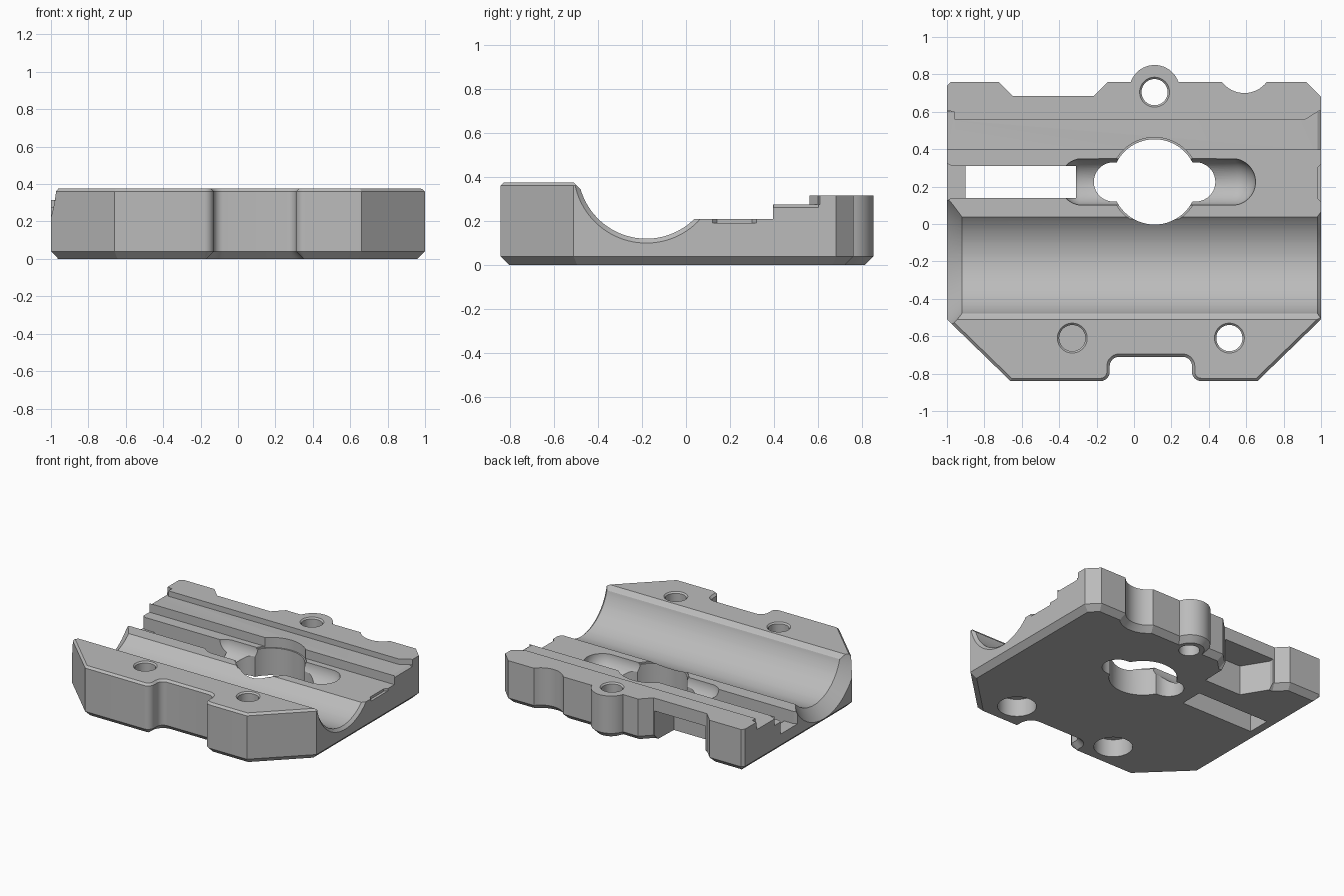
import bpy
import bmesh
from math import sin, cos, radians
from mathutils import Matrix, Vector

old = bpy.data.objects.get("Cube")
if old:
    bpy.data.objects.remove(old)

grey = bpy.data.materials.new("light_grey")
grey.use_nodes = True
grey.diffuse_color = (0.5, 0.5, 0.5, 1)
grey.node_tree.nodes["Principled BSDF"].inputs["Base Color"].default_value = (0.5, 0.5, 0.5, 1)


def arc(cx, cy, r, a0, a1, n=12):
    angles = [radians(a0 + (a1 - a0) * i / n) for i in range(n + 1)]
    return [(cx + r * cos(a), cy + r * sin(a)) for a in angles]


def offset(points, d):
    """Move a counter-clockwise outline inwards by d with mitred corners."""
    result = []
    for i, p in enumerate(points):
        p = Vector(p)
        a = (p - Vector(points[i - 1])).normalized()
        b = (Vector(points[(i + 1) % len(points)]) - p).normalized()
        na, nb = Vector((-a.y, a.x)), Vector((-b.y, b.x))
        result.append(tuple(p + (na + nb) * (d / (1 + na.dot(nb)))))
    return result


def make(name, bm):
    bmesh.ops.recalc_face_normals(bm, faces=bm.faces[:])
    mesh = bpy.data.meshes.new(name)
    bm.to_mesh(mesh)
    bm.free()
    mesh.materials.append(grey)
    obj = bpy.data.objects.new(name, mesh)
    bpy.context.collection.objects.link(obj)
    return obj


def loft(name, rings):
    """Solid skin over stacked rings with equal point counts."""
    bm = bmesh.new()
    loops = [[bm.verts.new(p) for p in ring] for ring in rings]
    for low, high in zip(loops, loops[1:]):
        for i in range(len(low)):
            bm.faces.new((low[i - 1], low[i], high[i], high[i - 1]))
    bm.faces.new(loops[0][::-1])
    bm.faces.new(loops[-1])
    return make(name, bm)


def level(points, z):
    return [(x, y, z) for x, y in points]


def station(points, x):
    return [(x, y, z) for y, z in points]


def cut(tool):
    tool.hide_render = True
    mod = plate.modifiers.new("cut", "BOOLEAN")
    mod.operation = "DIFFERENCE"
    mod.solver = "EXACT"
    mod.object = tool
    bpy.context.view_layer.objects.active = plate
    bpy.ops.object.modifier_apply(modifier=mod.name)
    bpy.data.objects.remove(tool)


def cut_plan(points, z0, z1):
    cut(loft("plan_cutter", [level(points, z0), level(points, z1)]))


def rect(x0, x1, y0, y1):
    return [(x0, y0), (x1, y0), (x1, y1), (x0, y1)]


def circle(x, y, r, n=48):
    return arc(x, y, r, 0, 360 - 360 / n, n - 1)


# Plate outline with front notch, back lug and back scallop
outline = [(-0.66, -0.84)]
outline += arc(-0.18, -0.79, 0.05, -90, 0, 8)
outline += arc(-0.08, -0.76, 0.05, 180, 90, 8)
outline += arc(0.26, -0.76, 0.05, 90, 0, 8)
outline += arc(0.36, -0.79, 0.05, 180, 270, 8)
outline += [(0.66, -0.84), (1, -0.51), (1, 0.68), (0.92, 0.76)]
outline += arc(0.59, 0.85, 0.15, -37, -143, 16)
outline += arc(0.11, 0.715, 0.135, 19, 161, 20)
outline += [(-0.14, 0.76), (-0.215, 0.685), (-0.65, 0.685), (-0.725, 0.76),
            (-0.98, 0.76), (-1, 0.74), (-1, -0.51)]
plate = loft("clamp_plate", [level(offset(outline, 0.04), 0), level(outline, 0.04),
                             level(outline, 0.36), level(offset(outline, 0.015), 0.375)])

# Stepped top with the round groove
GY, GZ, GR = -0.18, 0.43, 0.31
profile = [(-0.51, 0.5), (-0.51, 0.375), (-0.485, 0.35)]
profile += arc(GY, GZ, GR, 196, 314.8, 40)
profile += [(0.395, 0.21), (0.395, 0.275), (0.56, 0.275), (0.56, 0.315),
            (1, 0.315), (1, 0.5)]
cut(loft("top_cutter", [station(profile, -1.1), station(profile, 1.1)]))

# Flared groove mouths
for end, width in ((-1, 0.08), (1, 0.02)):
    rings = [station(circle(GY, GZ, GR + grow, 96), end * (1 - width + grow))
             for grow in (0, width + 0.02)]
    cut(loft("mouth_cutter", rings))

# Flared ends of the upper step
for end, run, rim in ((1, 0.09, 0.02), (-1, 0.04, 0.04)):
    cut_plan([(end * (1 - run), 0.555), (end * 1.01, 0.555), (end * 1.01, 0.61),
              (end * (1 - rim / 2), 0.605)], 0.275, 0.5)
    ramp = [(end * (1 - rim), 0.2751), (end * 1.01, 0.255), (end * 1.01, 0.4),
            (end * (1 - rim), 0.4)]
    cut(loft("ramp_cutter", [[(x, y, z) for x, z in ramp] for y in (0.396, 0.6)]))

# Scooped trough around the centre opening
bm = bmesh.new()
bmesh.ops.create_uvsphere(bm, u_segments=48, v_segments=24, radius=0.125,
                          matrix=Matrix.Translation((0.125, 0.225, 0.215))
                          @ Matrix.Rotation(radians(90), 4, "Y"))
for v in bm.verts:
    if abs(v.co.x - 0.125) > 0.001:
        v.co.x += 0.4 if v.co.x > 0.125 else -0.4
cut(make("trough_cutter", bm))

# Centre opening with two side lobes
CX, CY = 0.11, 0.225
for grow, z0 in ((0, -0.1), (0.01, 0.2)):
    cut_plan(circle(CX, CY, 0.228 + grow, 64), z0, 0.5)
    lobes = arc(CX + 0.22, CY, 0.105 + grow, -90, 90, 20)
    lobes += arc(CX - 0.22, CY, 0.105 + grow, 90, 270, 20)
    cut_plan(lobes, z0, 0.5)

# Through slot with its shallow open end, and small mark at the other end
cut_plan(rect(-0.9, -0.31, 0.14, 0.31), -0.1, 0.5)
cut_plan(rect(-1.1, -0.89, 0.14, 0.31), 0.12, 0.5)
cut_plan([(-1.01, 0.12), (-0.975, 0.14), (-0.975, 0.31), (-1.01, 0.33)], 0.12, 0.5)
cut_plan([(0.98, 0.14), (1.01, 0.11), (1.01, 0.33), (0.98, 0.3)], 0.192, 0.5)

# Pocket under the back edge
cut_plan([(-0.23, 0.47), (-0.22, 0.8), (-0.64, 0.8), (-0.64, 0.65), (-0.53, 0.47)],
         -0.1, 0.22)

# Bolt holes with top chamfers, and counterbores beneath the front pair
for x, y, top, bore in ((-0.33, -0.61, 0.375, 0.13), (0.51, -0.61, 0.375, 0.13),
                        (0.11, 0.705, 0.315, 0)):
    cut_plan(circle(x, y, 0.07), -0.1, 0.5)
    cut(loft("rim_cutter", [level(circle(x, y, 0.065), top - 0.015),
                            level(circle(x, y, 0.09), top + 0.01)]))
    if bore:
        cut_plan(circle(x, y, bore), -0.1, 0.13)

# Smooth round walls, keep machined edges crisp
bpy.ops.object.select_all(action="DESELECT")
plate.select_set(True)
bpy.context.view_layer.objects.active = plate
bpy.ops.object.shade_smooth_by_angle(angle=radians(25))
